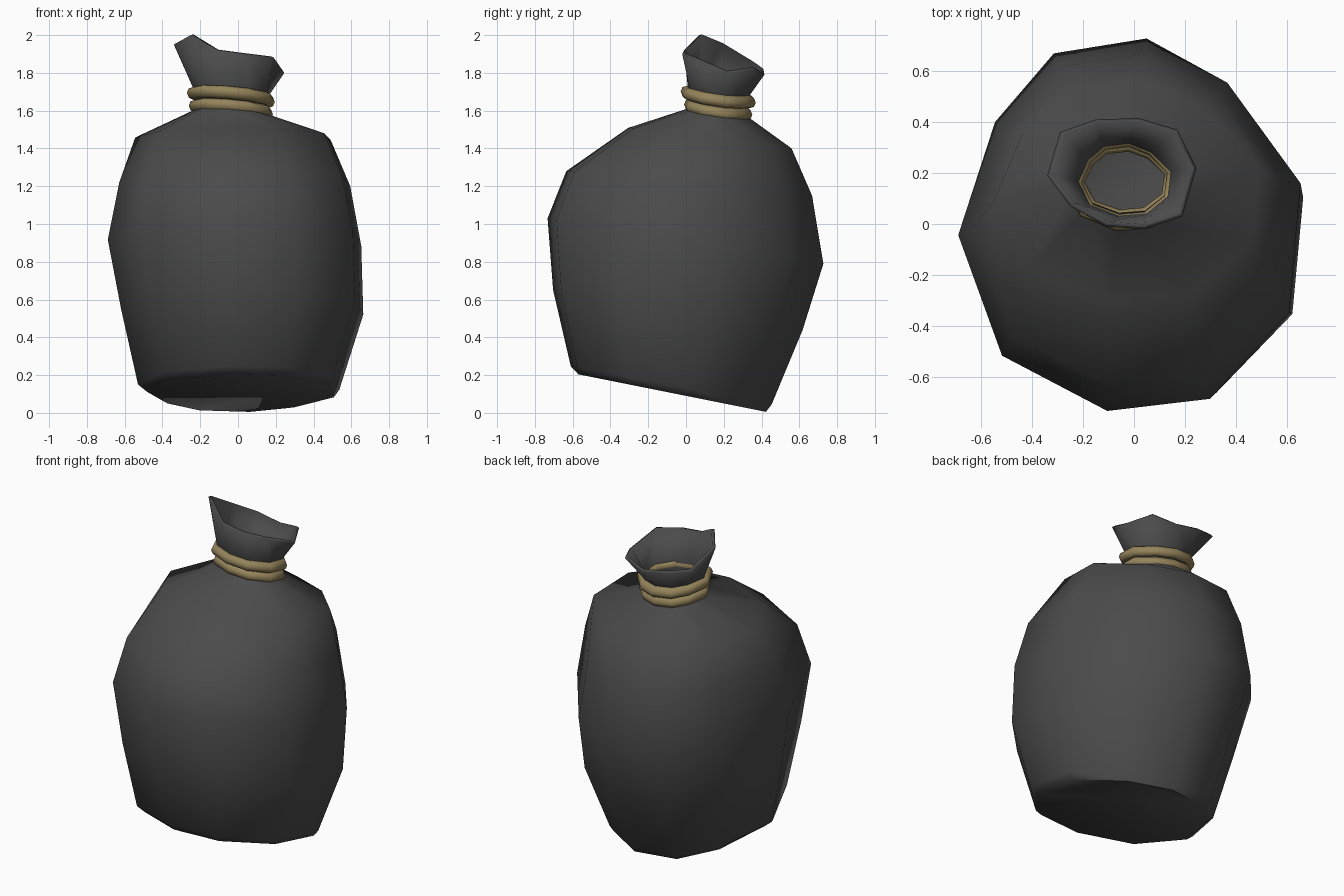
import bpy, bmesh, math

if "Cube" in bpy.data.objects:
    bpy.data.objects.remove(bpy.data.objects["Cube"], do_unlink=True)


def material(name, colour):
    m = bpy.data.materials.new(name)
    m.use_nodes = True
    m.diffuse_color = (*colour, 1)
    m.node_tree.nodes["Principled BSDF"].inputs["Base Color"].default_value = (*colour, 1)
    return m


cloth = material("dark grey cloth", (0.07, 0.07, 0.07))
cord = material("tan cord", (0.30, 0.23, 0.105))

# Uneven ten-sided outline shared by the sack and the cords: angle, radius factor
OUTLINE = [(85, 1), (54, .94), (13, 1), (-27, 1.02), (-64, 1.03),
           (-98, 1), (-137, 1.02), (-177, 1), (145, .96), (116, 1.02)]


def ring(cx, cy, rx, ry, z, slope_y, slope_x=0.0):
    """Tilted ten-sided ring of points."""
    points = []
    for angle, f in OUTLINE:
        dx = f * rx * math.cos(math.radians(angle))
        dy = f * ry * math.sin(math.radians(angle))
        points.append((cx + dx, cy + dy, z + slope_y * dy + slope_x * dx))
    return points


def loft(name, rings, mat, closed=False):
    """Skin a stack of rings; closed joins last to first, otherwise the base is capped."""
    bm = bmesh.new()
    rows = [[bm.verts.new(p) for p in r] for r in rings]
    pairs = list(zip(rows, rows[1:]))
    if closed:
        pairs.append((rows[-1], rows[0]))
    else:
        bm.faces.new(rows[0])
    for low, high in pairs:
        for i in range(len(low)):
            j = (i + 1) % len(low)
            bm.faces.new((low[i], high[i], high[j], low[j]))
    mesh = bpy.data.meshes.new(name)
    bm.to_mesh(mesh)
    bm.free()
    mesh.materials.append(mat)
    ob = bpy.data.objects.new(name, mesh)
    bpy.context.collection.objects.link(ob)
    bpy.ops.object.select_all(action='DESELECT')
    ob.select_set(True)
    bpy.context.view_layer.objects.active = ob
    bpy.ops.object.shade_smooth_by_angle(angle=math.radians(60))
    return ob


# Sack: sagging body, pinched neck, ragged flared mouth
mouth = [(.02, .415, 1.79), (.17, .37, 1.82), (.245, .22, 1.80), (.19, .03, 1.88),
         (.04, -.02, 1.90), (-.11, -.01, 1.92), (-.25, .07, 2.0), (-.34, .19, 1.95),
         (-.29, .36, 1.85), (-.15, .41, 1.82)]
body = [
    ring(.02, -.075, .50, .50, .105, -.20),
    ring(.01, -.08, .54, .535, .145, -.19),
    ring(.03, -.045, .65, .665, .545, -.16),
    ring(-.01, -.005, .68, .735, .91, -.165),
    ring(-.01, .015, .62, .655, 1.215, -.10),
    ring(-.02, .125, .525, .435, 1.455, -.125),
    ring(-.03, .175, .205, .165, 1.585, -.15, -.08),
    ring(-.035, .172, .19, .15, 1.635, -.14, -.09),
    ring(-.035, .172, .205, .165, 1.705, -.14, -.09),
    mouth,
]
sack = loft("sack", body, cloth)
wall = sack.modifiers.new("cloth thickness", 'SOLIDIFY')
wall.thickness = .02
wall.offset = -1

# Two cords tied around the neck
for name, z, rx, ry in (("lower_cord", 1.605, .192, .148), ("upper_cord", 1.672, .202, .166)):
    profile = []
    for k in range(8):
        a = math.tau * k / 8
        out, up = .034 * math.cos(a), .034 * math.sin(a)
        profile.append(ring(-.035, .17, rx + out, ry + out, z + up, -.14, -.09))
    loft(name, profile, cord, closed=True)
